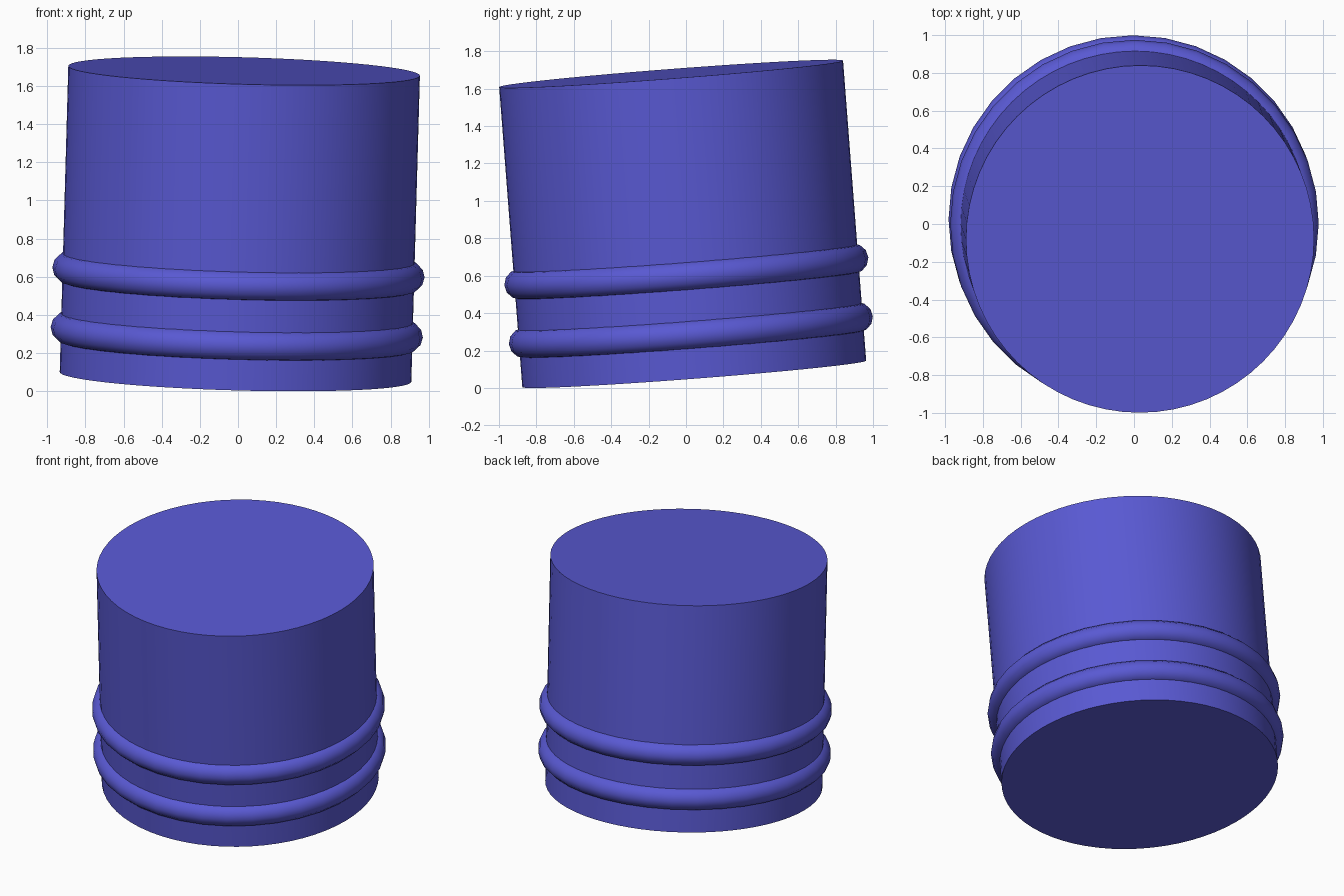
import bpy
import math
from mathutils import Vector

cube = bpy.data.objects.get("Cube")
if cube:
    bpy.data.objects.remove(cube, do_unlink=True)

# Leaning axis shared by every part
AXIS = Vector((0.028, -0.077, 1)).normalized()
TILT = Vector((0, 0, 1)).rotation_difference(AXIS).to_euler()
BASE = Vector((-0.013, 0.044, 0.075))
RADIUS = 0.922
HEIGHT = 1.61

blue = bpy.data.materials.new("blue")
blue.use_nodes = True
color = (0.1, 0.1, 0.65, 1)
blue.diffuse_color = color
blue.node_tree.nodes["Principled BSDF"].inputs["Base Color"].default_value = color


def finish(name, angle):
    obj = bpy.context.object
    obj.name = name
    obj.data.materials.append(blue)
    bpy.ops.object.shade_smooth_by_angle(angle=math.radians(angle))
    return obj


# Solid drum
bpy.ops.mesh.primitive_cylinder_add(
    vertices=64, radius=RADIUS, depth=HEIGHT,
    location=BASE + AXIS * HEIGHT / 2, rotation=TILT)
finish("drum", 40)

# Two raised bands near the bottom
for name, along in (("lower_band", 0.235), ("upper_band", 0.55)):
    bpy.ops.mesh.primitive_torus_add(
        major_segments=36, minor_segments=12,
        major_radius=0.896, minor_radius=0.08,
        location=BASE + AXIS * along, rotation=TILT)
    finish(name, 40)
